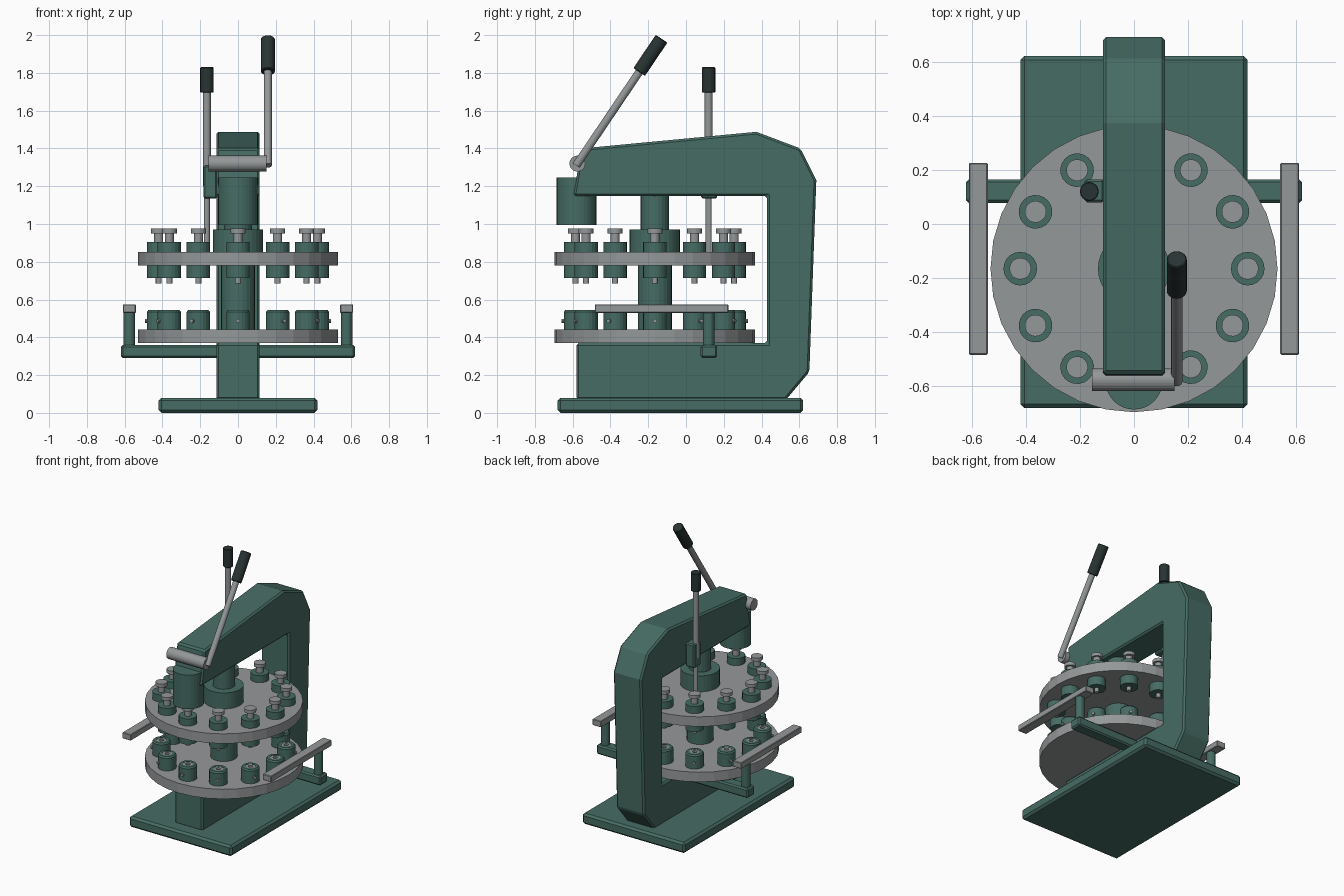
import bpy, bmesh, math
from mathutils import Vector, Matrix

cube = bpy.data.objects.get("Cube")
if cube:
    bpy.data.objects.remove(cube)


def material(name, rgb):
    m = bpy.data.materials.new(name)
    m.use_nodes = True
    m.diffuse_color = (*rgb, 1)
    m.node_tree.nodes["Principled BSDF"].inputs["Base Color"].default_value = (*rgb, 1)
    return m


GREEN = material("green paint", (0.062, 0.15, 0.127))
STEEL = material("steel grey", (0.30, 0.315, 0.32))
BLACK = material("black rubber", (0.022, 0.034, 0.033))


def finish(name, bm, mat, bevel=0):
    bmesh.ops.recalc_face_normals(bm, faces=bm.faces)
    me = bpy.data.meshes.new(name)
    bm.to_mesh(me)
    bm.free()
    me.materials.append(mat)
    ob = bpy.data.objects.new(name, me)
    bpy.context.collection.objects.link(ob)
    if bevel:
        mod = ob.modifiers.new("bevel", "BEVEL")
        mod.width = bevel
        mod.segments = 1
    return ob


def box(name, x, y, z, mat, bevel=0):
    """Box from (min, max) ranges."""
    bm = bmesh.new()
    bmesh.ops.create_cube(bm, size=1)
    for v in bm.verts:
        v.co = Vector([(a + b) / 2 + c * (b - a) for (a, b), c in zip((x, y, z), v.co)])
    return finish(name, bm, mat, bevel)


def rod(name, start, end, r, mat, sides=16, bevel=0):
    """Cylinder between two points."""
    a, b = Vector(start), Vector(end)
    turn = (b - a).to_track_quat("Z", "Y").to_matrix().to_4x4()
    bm = bmesh.new()
    bmesh.ops.create_cone(bm, cap_ends=True, segments=sides, radius1=r, radius2=r,
                          depth=(b - a).length,
                          matrix=Matrix.Translation((a + b) / 2) @ turn)
    return finish(name, bm, mat, bevel)


def lathe(name, profile, mat, sides=20):
    """Revolve (radius, height) points about z."""
    bm = bmesh.new()
    vs = [bm.verts.new((r, 0, z)) for r, z in profile]
    es = [bm.edges.new(p) for p in zip(vs, vs[1:])]
    bmesh.ops.spin(bm, geom=vs + es, cent=(0, 0, 0), axis=(0, 0, 1),
                   angle=math.tau, steps=sides)
    bmesh.ops.remove_doubles(bm, verts=bm.verts, dist=1e-5)
    return finish(name, bm, mat)


# Base plate and C-shaped frame
box("base_plate", (-0.42, 0.42), (-0.68, 0.62), (0, 0.08), GREEN, 0.015)
outline = [(-0.58, 0.07), (0.53, 0.07), (0.653, 0.217), (0.69, 1.233), (0.606, 1.4),
           (0.373, 1.488), (-0.553, 1.4), (-0.597, 1.147), (0.43, 1.147),
           (0.43, 0.37), (-0.58, 0.37)]
bm = bmesh.new()
side = bm.faces.new([bm.verts.new((-0.115, y, z)) for y, z in outline])
out = bmesh.ops.extrude_face_region(bm, geom=[side])
bmesh.ops.translate(bm, vec=(0.23, 0, 0),
                    verts=[g for g in out["geom"] if isinstance(g, bmesh.types.BMVert)])
finish("c_frame", bm, GREEN, 0.012)

# Press head, centre shaft and hub
AXIS = -0.165
rod("press_head", (0, -0.58, 0.995), (0, -0.58, 1.247), 0.105, GREEN, 32)
rod("upper_shaft", (0, AXIS, 0.95), (0, AXIS, 1.16), 0.075, GREEN, 24)
rod("lower_shaft", (0, AXIS, 0.4), (0, AXIS, 0.8), 0.09, GREEN, 24)
rod("turret_hub", (0, AXIS, 0.84), (0, AXIS, 0.97), 0.133, GREEN, 32)

# Turret discs
for name, z in (("upper_turret", 0.78), ("lower_turret", 0.37)):
    rod(name, (0, AXIS, z), (0, AXIS, z + 0.072), 0.53, STEEL, 32)

# Tool stations: one set of parts, repeated around the turrets
parts = [
    lathe("punch_holder", [(0, 0.715), (0.062, 0.715), (0.062, 0.905), (0, 0.905)], GREEN),
    lathe("punch_cap", [(0, 0.9), (0.024, 0.9), (0.024, 0.95), (0.04, 0.95),
                        (0.04, 0.975), (0, 0.975)], STEEL),
    lathe("punch_tip", [(0, 0.72), (0.016, 0.72), (0.016, 0.685), (0, 0.685)], STEEL),
    lathe("die_holder", [(0, 0.43), (0.062, 0.43), (0.062, 0.535), (0.054, 0.545),
                         (0.034, 0.545), (0.034, 0.53), (0, 0.53)], GREEN),
    lathe("die_insert", [(0.034, 0.53), (0.034, 0.543), (0.016, 0.543), (0.016, 0.531),
                         (0, 0.531)], STEEL),
    rod("die_screw", (0.05, 0, 0.487), (0.073, 0, 0.487), 0.011, STEEL, 10),
]
for i in range(12):
    a = i * math.tau / 12
    for part in parts:
        ob = part if i == 0 else part.copy()
        if i:
            bpy.context.collection.objects.link(ob)
        ob.location = (0.42 * math.cos(a), AXIS + 0.42 * math.sin(a), 0)
        ob.rotation_euler.z = a

# Work supports on both sides
box("support_crossbar", (-0.62, 0.62), (0.078, 0.165), (0.29, 0.36), GREEN, 0.01)
for s, label in ((1, "left"), (-1, "right")):
    x = s * 0.575
    rod(label + "_support_post", (x, 0.12, 0.35), (x, 0.12, 0.54), 0.03, GREEN)
    box(label + "_support_rail", (x - 0.035, x + 0.035), (-0.483, 0.225),
        (0.53, 0.575), STEEL, 0.004)

# Indexing lever with its bracket
box("index_bracket", (-0.182, -0.11), (0.08, 0.165), (1.135, 1.31), GREEN, 0.008)
rod("index_pin", (-0.165, 0.12, 0.84), (-0.165, 0.12, 1.2), 0.016, STEEL)
rod("index_lever", (-0.165, 0.12, 1.2), (-0.165, 0.12, 1.72), 0.021, STEEL)
rod("index_grip", (-0.165, 0.12, 1.695), (-0.165, 0.12, 1.83), 0.035, BLACK, 16, 0.003)

# Main pull lever on its pivot
pivot = Vector((0.158, -0.575, 1.32))
along = Vector((0, 0.56, 0.83)).normalized()
rod("lever_pivot", (-0.155, -0.575, 1.32), (0.15, -0.575, 1.32), 0.042, STEEL, 24)
rod("pull_lever", pivot - along * 0.012, pivot + along * 0.62, 0.021, STEEL)
rod("pull_grip", pivot + along * 0.585, pivot + along * 0.797, 0.037, BLACK, 20, 0.004)
